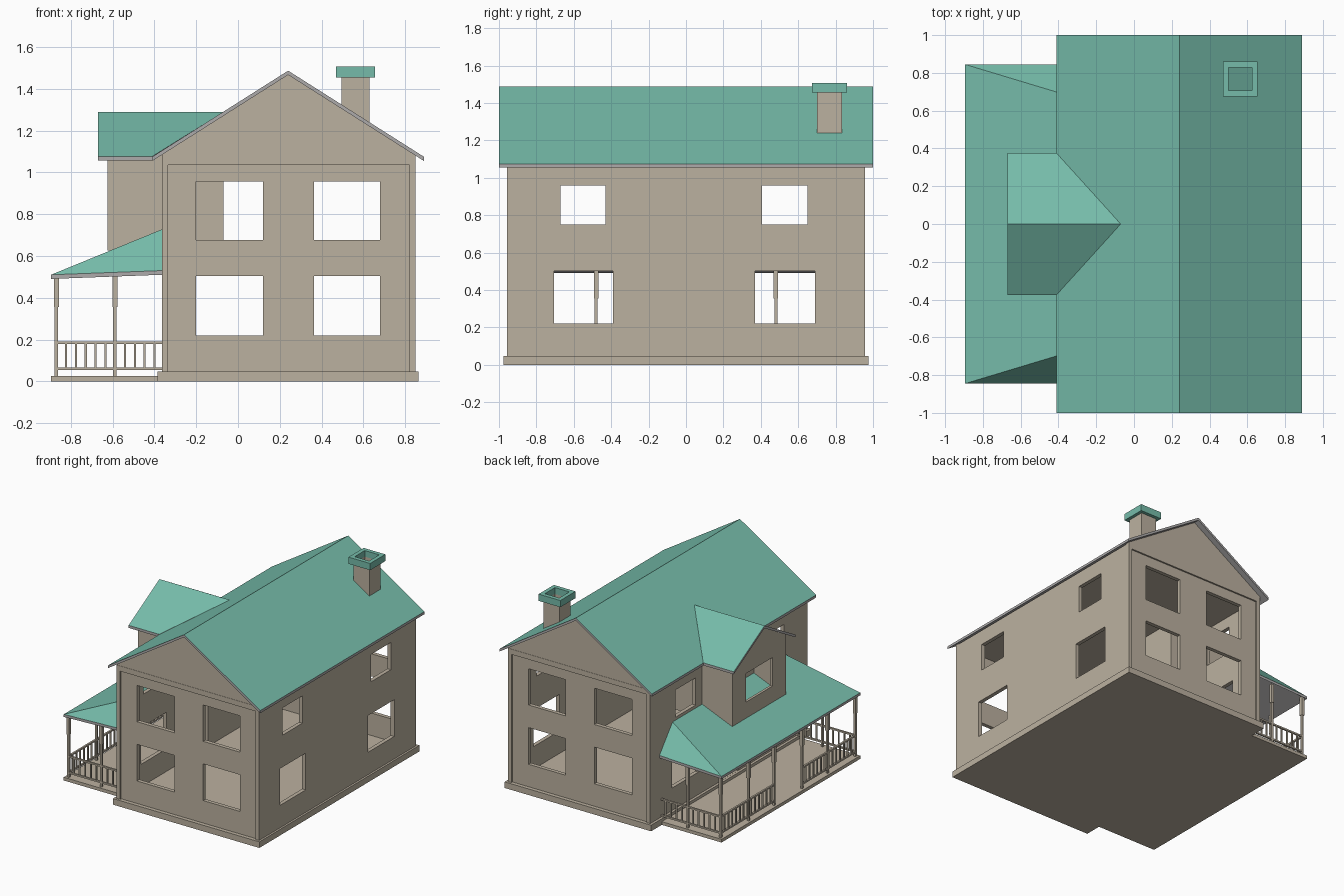
import bpy
import bmesh
from mathutils import Vector

cube = bpy.data.objects.get("Cube")
if cube:
    bpy.data.objects.remove(cube, do_unlink=True)


def material(name, rgb):
    mat = bpy.data.materials.new(name)
    mat.use_nodes = True
    color = (*rgb, 1)
    mat.diffuse_color = color
    mat.node_tree.nodes["Principled BSDF"].inputs["Base Color"].default_value = color
    return mat


WALL = material("beige_siding", (0.50, 0.44, 0.35))
TEAL = material("teal_roofing", (0.18, 0.50, 0.40))
TRIM = material("grey_trim", (0.42, 0.41, 0.41))


def finish(name, bm, *mats):
    bmesh.ops.recalc_face_normals(bm, faces=bm.faces)
    mesh = bpy.data.meshes.new(name)
    bm.to_mesh(mesh)
    bm.free()
    for mat in mats:
        mesh.materials.append(mat)
    obj = bpy.data.objects.new(name, mesh)
    bpy.context.collection.objects.link(obj)
    return obj


def add_box(bm, x, y, z):
    verts = bmesh.ops.create_cube(bm, size=1)["verts"]
    for v in verts:
        v.co = [(a + b) / 2 + c * (b - a) for (a, b), c in zip((x, y, z), v.co)]


def boxes(name, items, mat=WALL):
    bm = bmesh.new()
    for item in items:
        add_box(bm, *item)
    return finish(name, bm, mat)


def cut(obj, items):
    """Subtract boxes, bake the result and drop the cutter."""
    cutter = boxes("cutter", items)
    cutter.hide_render = True
    mod = obj.modifiers.new("cut", "BOOLEAN")
    mod.operation, mod.solver, mod.object = "DIFFERENCE", "EXACT", cutter
    graph = bpy.context.evaluated_depsgraph_get()
    obj_mesh = bpy.data.meshes.new_from_object(obj.evaluated_get(graph))
    obj.modifiers.clear()
    obj.data = obj_mesh
    bpy.data.objects.remove(cutter, do_unlink=True)


def roof_shell(name, points, faces, thick=0.02):
    """Teal sheet on top, grey underside and edges."""
    bm = bmesh.new()
    top = [bm.verts.new(p) for p in points]
    low = [bm.verts.new(Vector(p) - Vector((0, 0, thick))) for p in points]
    edges = {(f[i - 1], f[i]) for f in faces for i in range(len(f))}
    for f in faces:
        bm.faces.new([top[i] for i in f])
        bm.faces.new([low[i] for i in reversed(f)]).material_index = 1
    for a, b in edges:
        if (b, a) not in edges:
            bm.faces.new((top[b], top[a], low[a], low[b])).material_index = 1
    return finish(name, bm, TEAL, TRIM)


def prism(name, outline, depth, mat=WALL):
    bm = bmesh.new()
    face = bm.faces.new([bm.verts.new(p) for p in outline])
    new = bmesh.ops.extrude_face_region(bm, geom=[face])["geom"]
    bmesh.ops.translate(bm, vec=depth,
                        verts=[g for g in new if isinstance(g, bmesh.types.BMVert)])
    return finish(name, bm, mat)


# Foundation and porch floor
boxes("foundation", [((-0.385, 0.865), (-0.975, 0.975), (0, 0.047))])
boxes("porch_floor", [((-0.895, -0.38), (-0.845, 0.845), (0, 0.025))])

# Hollow main walls with window openings and a porch door
LOW, HIGH = (0.22, 0.503), (0.677, 0.957)
walls = boxes("house_walls", [((-0.365, 0.85), (-0.945, 0.945), (0.04, 1.075))])
cut(walls, [((-0.335, 0.82), (-0.915, 0.915), (0.047, 1.045))])
cut(walls, [(x, (-1.2, 1.2), z) for x in ((-0.2, 0.12), (0.365, 0.68))
            for z in (LOW, HIGH)])
cut(walls, [((-1.2, 1.2), y, z) for y, z in (
    ((-0.705, -0.39), LOW), ((0.37, 0.69), LOW),
    ((-0.67, -0.43), (0.75, 0.96)), ((0.405, 0.65), (0.75, 0.96)))])
cut(walls, [((-0.6, -0.2), (-0.11, 0.11), (0.048, 0.48))])

# Raised corner boards and top bands on the gable ends
for side, end in ((-1, "front"), (1, "back")):
    span = tuple(sorted((side * 0.94, side * 0.957)))
    boxes(end + "_end_trim", [
        ((-0.365, -0.335), span, (0.047, 1.075)),
        ((0.82, 0.85), span, (0.047, 1.075)),
        ((-0.335, 0.82), span, (1.035, 1.075))])
    prism(end + "_gable", [(-0.365, side * 0.955, 1.075), (0.85, side * 0.955, 1.075),
                           (0.85, side * 0.955, 1.085), (0.24, side * 0.955, 1.47),
                           (-0.365, side * 0.955, 1.085)], (0, -side * 0.03, 0))

# Main gable roof
roof_shell("main_roof",
           [(x, y, z) for y in (-1, 1)
            for x, z in ((-0.41, 1.075), (0.24, 1.487), (0.89, 1.075))],
           [(0, 1, 4, 3), (1, 2, 5, 4)])

# Dormer above the porch
dormer = prism("dormer_walls", [(-0.625, -0.325, 0.625), (-0.625, 0.325, 0.625),
                                (-0.625, 0.325, 1.085), (-0.625, 0, 1.27),
                                (-0.625, -0.325, 1.085)], (0.555, 0, 0))
cut(dormer, [((-0.605, -0.09), (-0.305, 0.305), (0.5, 1.06))])
cut(dormer, [((-0.8, -0.5), (-0.16, 0.16), (0.75, 0.97))])
roof_shell("dormer_roof",
           [(-0.67, -0.375, 1.077), (-0.41, -0.375, 1.077), (-0.07, 0, 1.29),
            (-0.67, 0, 1.29), (-0.67, 0.375, 1.077), (-0.41, 0.375, 1.077)],
           [(0, 1, 2, 3), (3, 2, 5, 4)])

# Hipped porch roof
roof_shell("porch_roof",
           [(-0.895, -0.845, 0.51), (-0.365, -0.845, 0.53), (-0.365, -0.685, 0.727),
            (-0.365, 0.685, 0.727), (-0.365, 0.845, 0.53), (-0.895, 0.845, 0.51)],
           [(0, 1, 2), (0, 2, 3, 5), (5, 3, 4)])

# Porch posts: slim shaft with a thicker upper part
EDGE_X, EDGE_Y = -0.87, 0.82


def around(c, r):
    return (c - r, c + r)


spots = [(EDGE_X, s * y) for s in (-1, 1) for y in (EDGE_Y, 0.48, 0.17)]
spots += [(-0.59, s * EDGE_Y) for s in (-1, 1)]
posts = []
for x, y in spots:
    posts.append((around(x, 0.008), around(y, 0.008), (0.02, 0.36)))
    posts.append((around(x, 0.012), around(y, 0.012), (0.355, 0.505)))
boxes("porch_posts", posts)

# Porch railings with evenly spaced balusters
for s, side in ((-1, "front"), (1, "back")):
    y = s * EDGE_Y
    long_span = tuple(sorted((s * 0.17, y)))
    parts = []
    for z in ((0.053, 0.065), (0.178, 0.19)):
        parts.append(((EDGE_X, -0.365), around(y, 0.007), z))
        parts.append((around(EDGE_X, 0.007), long_span, z))
    for i in range(1, 11):
        parts.append((around(EDGE_X + i * 0.047, 0.005), around(y, 0.005), (0.06, 0.18)))
    for i in range(1, 14):
        parts.append((around(EDGE_X, 0.005), around(y - s * i * 0.0465, 0.005), (0.06, 0.18)))
    boxes(side + "_porch_railing", parts)

# Open chimney with an overhanging cap
chimney = boxes("chimney", [((0.495, 0.63), (0.70, 0.835), (1.17, 1.46))])
cap = boxes("chimney_cap", [((0.47, 0.655), (0.675, 0.86), (1.455, 1.507))], TEAL)
for part in (chimney, cap):
    cut(part, [((0.501, 0.624), (0.706, 0.829), (1, 2))])
